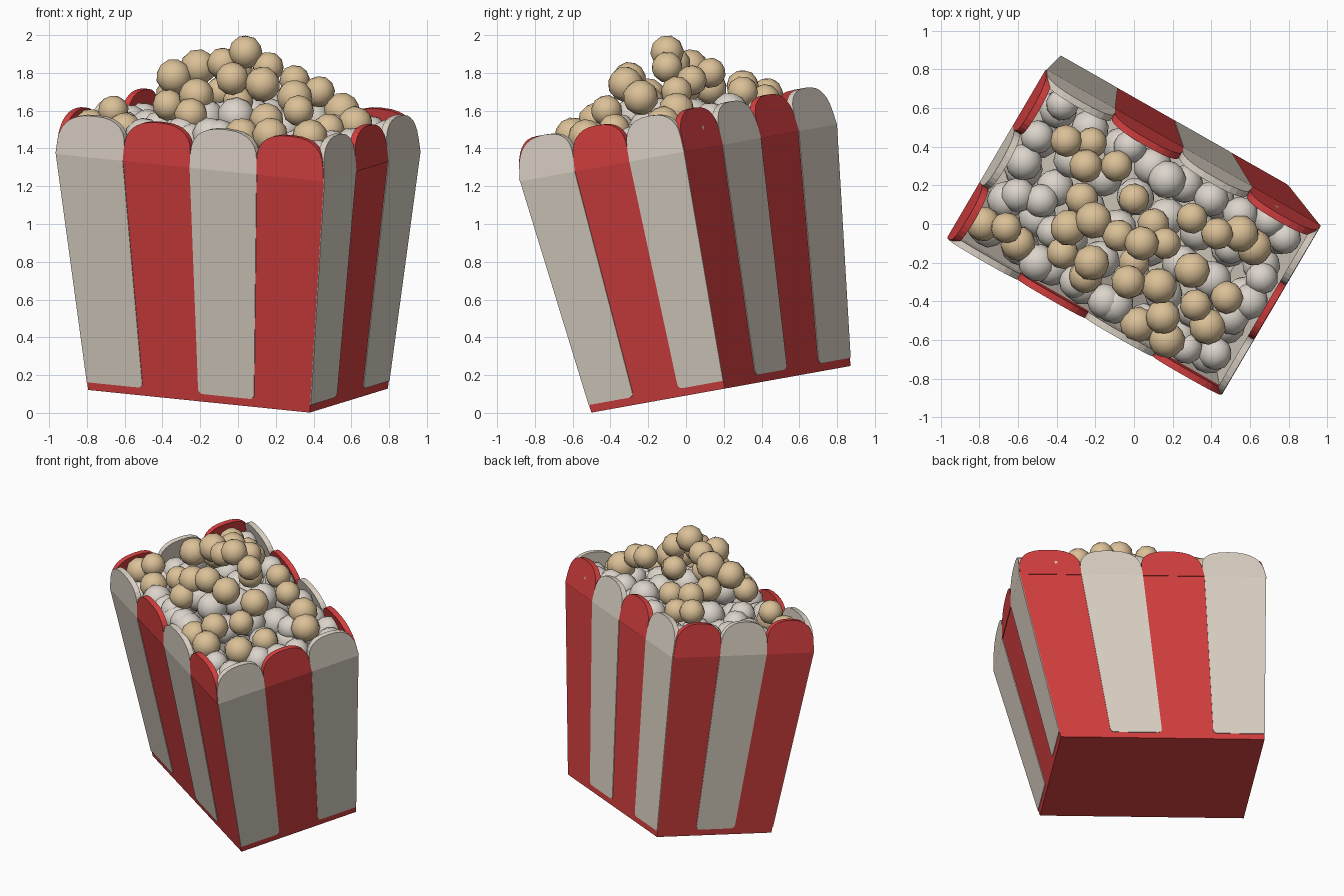
import bpy, bmesh, math, random
from mathutils import Matrix, Vector

random.seed(4)
cube = bpy.data.objects.get("Cube")
if cube:
    bpy.data.objects.remove(cube, do_unlink=True)


def material(name, rgb):
    m = bpy.data.materials.new(name)
    m.use_nodes = True
    m.diffuse_color = (*rgb, 1)
    node = next(n for n in m.node_tree.nodes if n.type == 'BSDF_PRINCIPLED')
    node.inputs["Base Color"].default_value = (*rgb, 1)
    return m


RED = material("red card", (0.66, 0.05, 0.05))
CREAM = material("cream card", (0.72, 0.65, 0.56))
TAN = material("toasted popcorn", (0.71, 0.53, 0.31))
WHITE = material("white popcorn", (0.71, 0.66, 0.6))

# The whole bucket is turned and tipped towards the front
TILT = (Matrix.Translation((0, 0.185, 0.125))
        @ Matrix.Rotation(math.radians(10.2), 4, 'X')
        @ Matrix.Rotation(math.radians(-30), 4, 'Z'))
HEIGHT = 1.272
BASE = Vector((0.677, 0.414))
RIM = Vector((0.818, 0.509))
CORNERS = [(-1, -1), (1, -1), (1, 1), (-1, 1)]
NORMALS = [(0, -1), (1, 0), (0, 1), (-1, 0)]


def corner(k, h, inset=0.0):
    half = BASE.lerp(RIM, min(h / HEIGHT, 1))
    lean = inset + 0.1 * max(h - HEIGHT, 0)
    sx, sy = CORNERS[k % 4]
    return Vector((sx * (half.x - lean), sy * (half.y - lean), h))


def wall_point(k, s, h, out):
    """Point on wall k, a share s along it, at height h, moved outwards."""
    p = corner(k, h).lerp(corner(k + 1, h), s)
    return p + Vector((*NORMALS[k], 0)) * out


def finish(name, bm, mats):
    bmesh.ops.recalc_face_normals(bm, faces=bm.faces)
    mesh = bpy.data.meshes.new(name)
    bm.to_mesh(mesh)
    bm.free()
    for m in mats:
        mesh.materials.append(m)
    obj = bpy.data.objects.new(name, mesh)
    bpy.context.collection.objects.link(obj)
    return obj


def slab(name, k, outline, outer, inner, mat):
    """Thin solid with a flat outline lying on wall k."""
    bm = bmesh.new()
    a, b = ([bm.verts.new(TILT @ wall_point(k, s, h, d)) for s, h in outline]
            for d in (outer, inner))
    bm.faces.new(a)
    bm.faces.new(b[::-1])
    for i in range(len(a)):
        j = (i + 1) % len(a)
        bm.faces.new((a[i], b[i], b[j], a[j]))
    finish(name, bm, [mat])


# Tapered open box, red outside and cream inside
bm = bmesh.new()
loops = [[bm.verts.new(TILT @ corner(k, h, inset)) for k in range(4)]
         for h, inset in ((0, 0), (HEIGHT, 0), (HEIGHT, 0.03), (0.03, 0.03))]
bm.faces.new(loops[0])
bm.faces.new(loops[3]).material_index = 1
for level in range(3):
    low, high = loops[level], loops[level + 1]
    for k in range(4):
        j = (k + 1) % 4
        f = bm.faces.new((low[k], low[j], high[j], high[k]))
        f.material_index = 1 if level == 2 else 0
finish("bucket_body", bm, [RED, CREAM])


def lobe_outline(s0, s1):
    pts = [(s0, HEIGHT)]
    steps = 14
    for i in range(steps + 1):
        a = math.pi * i / steps
        c = math.cos(a)
        c = math.copysign(abs(c) ** 0.8, c)
        pts.append(((s0 + s1) / 2 - c * (s1 - s0) / 2,
                    HEIGHT + 0.07 + 0.15 * max(math.sin(a), 0) ** 0.8))
    return pts + [(s1, HEIGHT)]


def stripe_outline(k, s0, s1):
    """Stripe above the red foot band, rounded where it meets a red stripe."""
    low, r = 0.042, 0.025
    rs = r / (corner(k, 0) - corner(k + 1, 0)).length
    pts = [(s0, HEIGHT)]
    if s0 > 0.01:
        for a in (0, 0.5, 1, 1.57):
            pts.append((s0 + rs * (1 - math.cos(a)), low + r * (1 - math.sin(a))))
    else:
        pts.append((s0, low))
    if s1 < 0.99:
        for a in (1.57, 1, 0.5, 0):
            pts.append((s1 - rs * (1 - math.cos(a)), low + r * (1 - math.sin(a))))
    else:
        pts.append((s1, low))
    return pts + [(s1, HEIGHT)]


# Cream stripes and the rounded lobes along the rim
for k, (side, count) in enumerate((("front", 4), ("right", 3), ("back", 4), ("left", 3))):
    # the model's own left lies on the positive side
    side = {"right": "left", "left": "right"}.get(side, side)
    for i in range(count):
        s0, s1 = i / count, (i + 1) / count
        cream = (i % 2 == 0) == (k < 2)
        slab(f"{side}_rim_lobe_{i + 1}", k, lobe_outline(s0, s1), 0.004, -0.032,
             CREAM if cream else RED)
        if cream:
            slab(f"{side}_stripe_{i + 1}", k, stripe_outline(k, s0, s1), 0.004, 0, CREAM)


def popcorn(name, places, mat):
    bm = bmesh.new()
    for p, r in places:
        turn = Matrix.Rotation(random.uniform(0, 6), 4, Vector((1, random.random(), 1)))
        bmesh.ops.create_icosphere(bm, subdivisions=2, radius=r,
                                   matrix=Matrix.Translation(p) @ turn)
    for f in bm.faces:
        f.smooth = True
    finish(name, bm, [mat])


def heap(x, y):
    return math.exp(-((x - 0.04) ** 2 + (y + 0.08) ** 2) / 0.18)


# Toasted pieces piled in the middle
toasted = [
    (-.35, .43, 1.69), (-.22, .42, 1.66), (-.25, .3, 1.73), (-.09, .3, 1.7),
    (0, .13, 1.8), (-.27, .13, 1.72), (-.21, .02, 1.83), (-.34, -.02, 1.78),
    (-.22, -.2, 1.68), (-.37, -.15, 1.63), (.04, -.1, 1.91), (-.08, -.06, 1.85),
    (.16, -.1, 1.83), (.3, .03, 1.76), (.43, -.05, 1.7), (.55, -.05, 1.6),
    (.62, -.12, 1.53), (.3, -.24, 1.67), (.13, -.32, 1.74), (.32, -.42, 1.6),
    (.48, -.38, 1.5), (.15, -.48, 1.55), (.02, -.52, 1.47), (.17, -.6, 1.47),
    (.38, -.53, 1.46), (-.66, -.02, 1.6), (-.78, 0, 1.52), (-.6, -.1, 1.5),
    (-.03, -.3, 1.77), (.1, 0, 1.72), (-.25, -.27, 1.58), (0, -.2, 1.65)]
popcorn("toasted_popcorn",
        [(Vector(p), random.uniform(0.08, 0.098)) for p in toasted], TAN)

# White pieces around the pile, plus a bed of them underneath
ring = [(-.37, .62), (-.5, .45), (-.57, .32), (-.6, .15), (-.48, .12), (-.02, .4),
        (.17, .23), (.4, .13), (.7, .02), (.78, -.07), (.66, -.28), (.5, -.12),
        (.5, -.48), (.42, -.67), (.27, -.64), (-.15, -.4), (-.3, -.3), (-.5, -.2),
        (-.42, -.04), (.55, .05), (.6, -.4)]
white = [(Vector((x, y, 1.47 + 0.18 * y + 0.16 * heap(x, y))),
          random.uniform(0.085, 0.1)) for x, y in ring]
for i in range(8):
    for j in range(5):
        x, y = -0.66 + 0.188 * i, -0.36 + 0.18 * j
        h = HEIGHT + 0.22 * heap(x, y) + random.uniform(-0.03, 0.03)
        white.append((TILT @ Vector((x, y, h)), 0.1))
popcorn("white_popcorn", white, WHITE)
